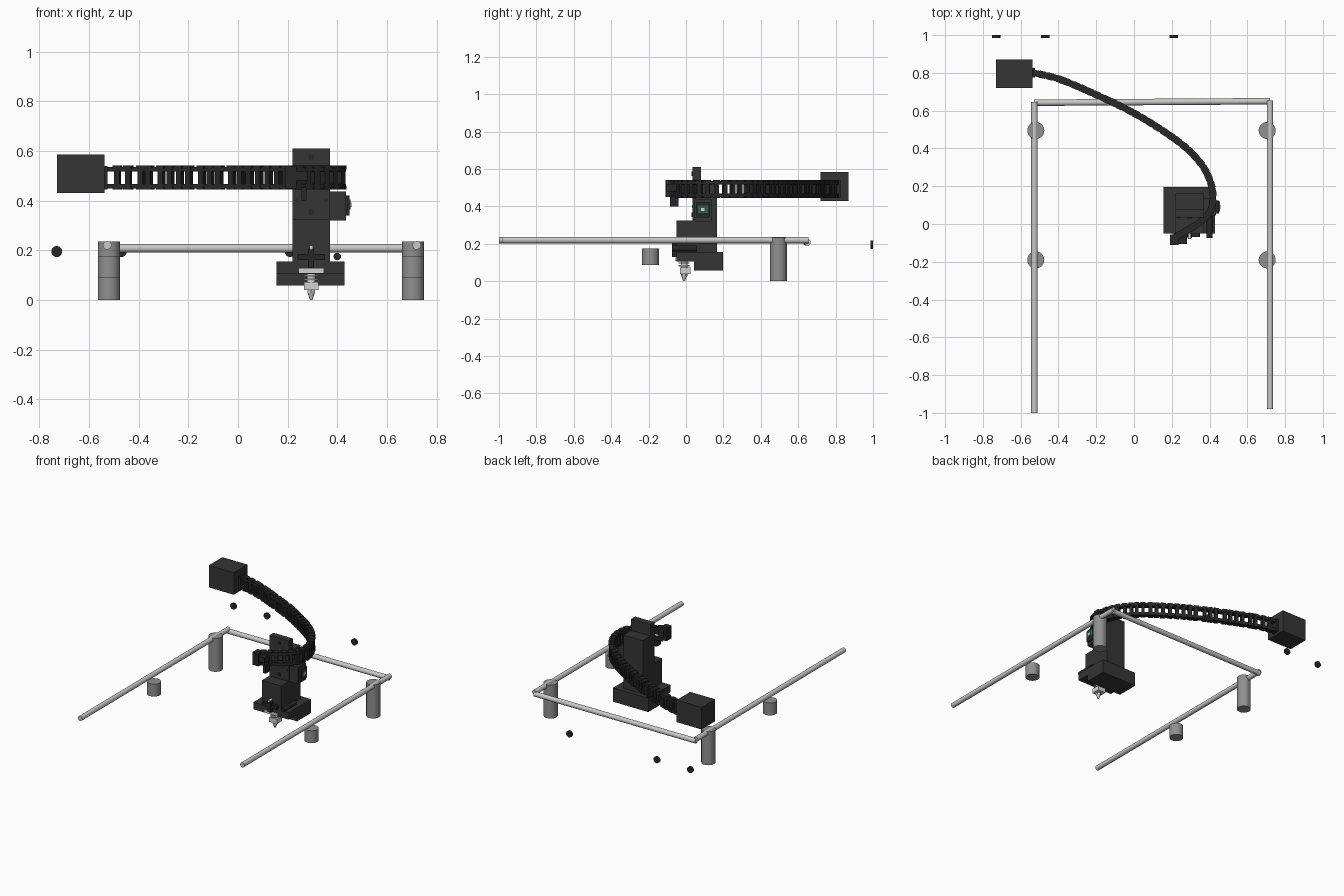
import bpy, bmesh, math
from mathutils import Vector, Matrix

if "Cube" in bpy.data.objects:
    bpy.data.objects.remove(bpy.data.objects["Cube"], do_unlink=True)


def material(name, r, g, b):
    m = bpy.data.materials.new(name)
    m.use_nodes = True
    m.diffuse_color = (r, g, b, 1)
    m.node_tree.nodes["Principled BSDF"].inputs["Base Color"].default_value = (r, g, b, 1)
    return m


BODY = material("charcoal plastic", .035, .035, .035)
CHAIN = material("black plastic", .02, .02, .02)
STEEL = material("polished steel", .58, .58, .57)
FOOT = material("grey metal", .28, .28, .28)
PALE = material("pale metal", .65, .65, .65)
GREEN = material("circuit green", .03, .12, .05)


def finish(bm, name, mat, smooth=False):
    bmesh.ops.recalc_face_normals(bm, faces=bm.faces)
    me = bpy.data.meshes.new(name)
    bm.to_mesh(me)
    bm.free()
    ob = bpy.data.objects.new(name, me)
    bpy.context.collection.objects.link(ob)
    me.materials.append(mat)
    if smooth:
        bpy.ops.object.select_all(action='DESELECT')
        ob.select_set(True)
        bpy.context.view_layer.objects.active = ob
        bpy.ops.object.shade_smooth_by_angle(angle=math.radians(35))
    return ob


def box(name, xs, ys, zs, mat=BODY):
    bm = bmesh.new()
    spans = (xs, ys, zs)
    centre = Vector([(a + b) / 2 for a, b in spans])
    scale = Matrix.Diagonal([b - a for a, b in spans] + [1])
    bmesh.ops.create_cube(bm, size=1, matrix=Matrix.Translation(centre) @ scale)
    return finish(bm, name, mat)


def rod(name, start, end, r, mat, r_end=None, sides=24):
    a, b = Vector(start), Vector(end)
    turn = (b - a).to_track_quat('Z', 'Y').to_matrix().to_4x4()
    bm = bmesh.new()
    bmesh.ops.create_cone(bm, cap_ends=True, segments=sides, radius1=r,
                          radius2=r if r_end is None else r_end, depth=(b - a).length,
                          matrix=Matrix.Translation((a + b) / 2) @ turn)
    return finish(bm, name, mat, True)


# Frame rails and feet
rod("left_rail", (.72, -.98, .22), (.72, .655, .22), .017, STEEL)
rod("right_rail", (-.527, -1, .22), (-.527, .645, .22), .017, STEEL)
rod("back_rail", (-.53, .642, .208), (.72, .65, .208), .017, STEEL)
for side, x in (("right", -.52), ("left", .705)):
    rod(side + "_back_foot", (x, .495, 0), (x, .495, .235), .045, FOOT, sides=32)
    rod(side + "_front_foot", (x, -.19, .088), (x, -.19, .175), .045, FOOT, sides=32)

# Loose end buttons behind the frame
for i, x in enumerate((-.73, -.47, .21)):
    rod(f"end_button_{i + 1}", (x, .986, .195), (x, 1, .195), .022, CHAIN)

# Cable box
box("cable_box", (-.73, -.537), (.72, .87), (.43, .585))
box("cable_box_neck", (-.54, -.525), (.775, .825), (.445, .54), CHAIN)

# Cable chain path, resampled into even links
KEYS = [Vector(p) for p in ((-.53, .80), (-.39, .765), (-.18, .675), (.03, .57), (.243, .43),
                            (.35, .325), (.40, .235), (.418, .15), (.405, .07), (.35, .01),
                            (.27, -.04), (.21, -.075))]


def spline(keys, steps=12):
    pts = [2 * keys[0] - keys[1]] + keys + [2 * keys[-1] - keys[-2]]
    out = []
    for p, a, b, q in zip(pts, pts[1:], pts[2:], pts[3:]):
        for k in range(steps):
            t = k / steps
            out.append(a + (b - p) * t / 2 + (p - 2.5 * a + 2 * b - q / 2) * t ** 2
                       + (1.5 * a - p / 2 - 1.5 * b + q / 2) * t ** 3)
    return out + [keys[-1]]


path = spline(KEYS)


def direction(i):
    return (path[min(i + 1, len(path) - 1)] - path[max(i - 1, 0)]).normalized()


def chain_rail(name, z0, z1, half=.017):
    bm = bmesh.new()
    rings = []
    for i, p in enumerate(path):
        d = direction(i)
        n = Vector((-d.y, d.x)) * half
        rings.append([bm.verts.new((*(p + n * s), z))
                      for s, z in ((1, z0), (-1, z0), (-1, z1), (1, z1))])
    for a, b in zip(rings, rings[1:]):
        for k in range(4):
            j = (k + 1) % 4
            bm.faces.new((a[k], a[j], b[j], b[k]))
    bm.faces.new(rings[0])
    bm.faces.new(rings[-1])
    return finish(bm, name, CHAIN, True)


chain_rail("chain_bottom_rail", .45, .468)
chain_rail("chain_top_rail", .518, .536)

# Chain links: a rung with wider clips at top and bottom
bm = bmesh.new()
travel, pitch = 0, .044
for i in range(1, len(path)):
    travel += (path[i] - path[i - 1]).length
    if travel < pitch:
        continue
    travel -= pitch
    d = direction(i)
    place = Matrix.Translation((*path[i], 0)) @ Matrix.Rotation(math.atan2(d.y, d.x), 4, 'Z')
    for length, width, z0, z1 in ((.022, .03, .46, .525), (.033, .038, .445, .46),
                                  (.033, .038, .525, .541)):
        bmesh.ops.create_cube(bm, size=1, matrix=place @ Matrix.Translation((0, 0, (z0 + z1) / 2))
                              @ Matrix.Diagonal((length, width, z1 - z0, 1)))
finish(bm, "chain_links", CHAIN)

# Chain end bracket
box("chain_end_block", (.21, .28), (-.105, -.05), (.48, .52), CHAIN)
box("chain_end_plate", (.19, .235), (-.11, -.055), (.45, .54), CHAIN)
box("chain_end_lug", (.255, .275), (-.085, -.04), (.40, .455), CHAIN)

# Tool head tower
box("head_base_upper", (.155, .43), (-.05, .197), (.105, .155))
box("head_base_lower", (.155, .43), (.042, .197), (.058, .105))
box("head_lower_block", (.22, .37), (-.05, .165), (.155, .325))
box("head_column", (.22, .37), (.035, .165), (.325, .53))
box("head_top_plate", (.22, .37), (.035, .08), (.53, .61))
for i, z in enumerate((.575, .355)):
    rod(f"tower_bolt_{i + 1}", (.295, .037, z), (.295, .03, z), .012, CHAIN)
for i, x in enumerate((.235, .355)):
    rod(f"tower_screw_{i + 1}", (x, .037, .40), (x, .031, .40), .006, CHAIN)

# Side drive unit with its board
box("drive_unit", (.37, .435), (.045, .135), (.32, .437))
box("drive_cover", (.435, .45), (.055, .125), (.34, .42), CHAIN)
box("drive_board", (.449, .454), (.065, .118), (.365, .405), GREEN)
box("drive_plug", (.453, .457), (.08, .10), (.375, .392), PALE)

# Front fittings on the head
rod("front_knob", (.40, -.075, .175), (.40, .06, .175), .015, CHAIN)
box("front_guide", (.283, .307), (-.075, -.045), (.13, .205), CHAIN)
box("front_ledge", (.24, .35), (-.07, -.045), (.16, .185), CHAIN)
rod("front_pin", (.295, -.08, .212), (.295, -.045, .212), .008, PALE)

# Hot end and nozzle
box("nozzle_clamp", (.245, .345), (-.055, .02), (.108, .127), PALE)
rod("nozzle_neck", (.295, -.01, .07), (.295, -.01, .11), .018, PALE)
for z in (.08, .094):
    rod("nozzle_fin", (.295, -.01, z), (.295, -.01, z + .006), .03, PALE)
box("heater_block", (.265, .325), (-.033, .025), (.04, .073), PALE)
rod("nozzle_collar", (.295, -.01, .028), (.295, -.01, .042), .017, STEEL, sides=6)
rod("nozzle_tip", (.295, -.01, .03), (.295, -.01, 0), .015, STEEL, .005)
